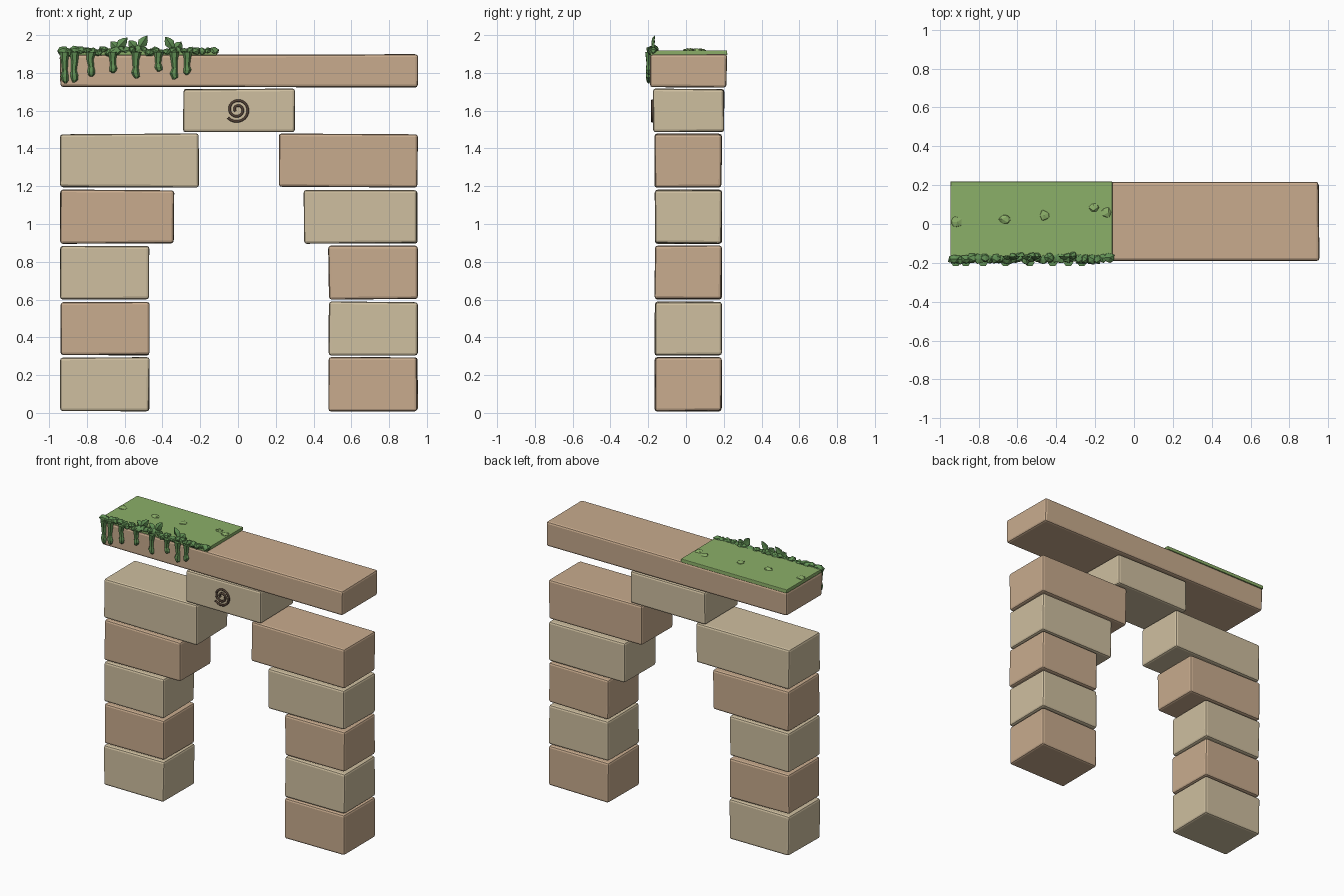
import bpy, bmesh, math, random
from mathutils import Vector, Matrix

if "Cube" in bpy.data.objects:
    bpy.data.objects.remove(bpy.data.objects["Cube"])

random.seed(4)


def material(name, rgb):
    m = bpy.data.materials.new(name)
    m.diffuse_color = (*rgb, 1)
    m.use_nodes = True
    m.node_tree.nodes["Principled BSDF"].inputs["Base Color"].default_value = m.diffuse_color
    return m


LIGHT = material("light_stone", (0.62, 0.52, 0.35))
TAN = material("tan_stone", (0.58, 0.41, 0.27))
MOSS = material("moss_green", (0.26, 0.43, 0.14))
LEAFY = material("leaf_green", (0.12, 0.28, 0.09))
DARK = material("carving_brown", (0.08, 0.05, 0.035))


def finish(bm, name, mat):
    bmesh.ops.recalc_face_normals(bm, faces=bm.faces)
    me = bpy.data.meshes.new(name)
    bm.to_mesh(me)
    bm.free()
    me.materials.append(mat)
    ob = bpy.data.objects.new(name, me)
    bpy.context.collection.objects.link(ob)
    return ob


def block(name, x, y, z, mat, bevel=0.014, jitter=0.003):
    """Slightly uneven box between the given (low, high) limits."""
    bm = bmesh.new()
    bmesh.ops.create_cube(bm, size=1)
    for v in bm.verts:
        v.co = [lim[0] if c < 0 else lim[1] for c, lim in zip(v.co, (x, y, z))]
        v.co += Vector([random.uniform(-jitter, jitter) for _ in range(3)])
    ob = finish(bm, name, mat)
    b = ob.modifiers.new("bevel", 'BEVEL')
    b.width, b.segments = bevel, 2
    return ob


# Two stepped piers of alternating stones
courses = [(0.01, 0.293, 0.475), (0.305, 0.588, 0.475), (0.602, 0.885, 0.475),
           (0.898, 1.18, 0.345), (1.195, 1.477, 0.213)]
for side, label in ((-1, "left"), (1, "right")):
    for i, (z0, z1, inner) in enumerate(courses):
        xs = sorted((side * inner + 0.005, side * 0.945 + 0.005))
        mat = LIGHT if (i % 2 == 0) == (side < 0) else TAN
        block(f"{label}_pier_stone_{i + 1}", xs, (-0.165, 0.188), (z0, z1), mat)

# Keystone and lintel
block("keystone", (-0.29, 0.30), (-0.175, 0.2), (1.487, 1.715), LIGHT)
block("lintel", (-0.942, 0.952), (-0.188, 0.215), (1.725, 1.897), TAN)

# Spiral carving on the keystone
cu = bpy.data.curves.new("spiral_carving", 'CURVE')
cu.dimensions = '3D'
cu.bevel_depth, cu.bevel_resolution, cu.use_fill_caps = 0.0075, 1, True
sp = cu.splines.new('POLY')
N = 40
sp.points.add(N)
for i in range(N + 1):
    t = i / N
    a = math.radians(220 + 720 * t)
    r = 0.066 - 0.054 * t
    sp.points[i].co = (-0.003 + r * math.cos(a), -0.178, 1.605 + r * math.sin(a), 1)
cu.materials.append(DARK)
bpy.context.collection.objects.link(bpy.data.objects.new("spiral_carving", cu))

# Moss mat over the left half of the lintel
block("moss_mat", (-0.945, -0.112), (-0.19, 0.218), (1.893, 1.919), MOSS, 0.004, 0.001)


def clump(bm, centre, size):
    """Faceted lump added to bm."""
    vs = bmesh.ops.create_icosphere(bm, subdivisions=1, radius=1)["verts"]
    rot = Matrix.Rotation(random.uniform(0, 6.28), 3, 'Y')
    for v in vs:
        p = rot @ v.co * random.uniform(0.8, 1.12)
        v.co = Vector(centre) + Vector([a * b for a, b in zip(p, size)])


# Lumpy moss fringe along the front edge
bm = bmesh.new()
for i in range(27):
    x = -0.925 + 0.795 * i / 26
    clump(bm, (x, -0.178 + random.uniform(-0.006, 0.008), 1.915 + random.uniform(-0.01, 0.01)),
          (random.uniform(0.024, 0.036), 0.029, random.uniform(0.018, 0.028)))
finish(bm, "moss_fringe", LEAFY)

# Hanging moss strands with bulbous tips: x position, bottom height
profile = [(0, 0.026), (0.3, 0.018), (0.6, 0.015), (0.78, 0.021), (0.92, 0.017), (1, 0.006)]
bm = bmesh.new()
for x, low in [(-0.915, 1.745), (-0.868, 1.75), (-0.78, 1.78), (-0.663, 1.8),
               (-0.54, 1.77), (-0.42, 1.808), (-0.337, 1.765), (-0.27, 1.79)]:
    rings = []
    for t, r in profile:
        cx = x + random.uniform(-0.004, 0.004)
        z = 1.91 + (low - 1.91) * t
        rings.append([bm.verts.new((cx + r * math.cos(k * math.pi / 3),
                                    -0.198 + 0.8 * r * math.sin(k * math.pi / 3), z))
                      for k in range(6)])
    for a, b in zip(rings, rings[1:]):
        for k in range(6):
            bm.faces.new((a[k], a[(k + 1) % 6], b[(k + 1) % 6], b[k]))
    bm.faces.new(rings[0])
    bm.faces.new(rings[-1])
finish(bm, "moss_strands", LEAFY)

# Upright leaves: base x, tip x, tip height
bm = bmesh.new()
for bx, tx, tz in [(-0.655, -0.585, 1.987), (-0.625, -0.675, 1.965), (-0.535, -0.48, 1.998),
                   (-0.53, -0.578, 1.972), (-0.335, -0.385, 1.992), (-0.335, -0.3, 1.965)]:
    base, tip = Vector((bx, -0.172, 1.915)), Vector((tx, -0.165, tz))
    d = tip - base
    side = Vector((-d.z, 0, d.x)).normalized()
    start, end = bm.verts.new(base), bm.verts.new(tip)
    rows = []
    for t, w in ((0.3, 0.016), (0.55, 0.026), (0.8, 0.016)):
        c = base + d * t
        rows.append([bm.verts.new(c + side * w * s + Vector((0, o, 0)))
                     for s, o in ((-1, 0), (0, -0.014), (1, 0), (0, -0.004))])
    for k in range(4):
        n = (k + 1) % 4
        bm.faces.new((start, rows[0][k], rows[0][n]))
        bm.faces.new((end, rows[-1][n], rows[-1][k]))
        for a, b in zip(rows, rows[1:]):
            bm.faces.new((a[k], a[n], b[n], b[k]))
finish(bm, "moss_leaves", LEAFY)

# Low tufts scattered over the mat
bm = bmesh.new()
for x, y in [(-0.915, 0.01), (-0.665, 0.025), (-0.46, 0.045), (-0.205, 0.085), (-0.145, 0.06)]:
    clump(bm, (x, y, 1.917), (0.032, 0.03, 0.014))
finish(bm, "moss_tufts", MOSS)
